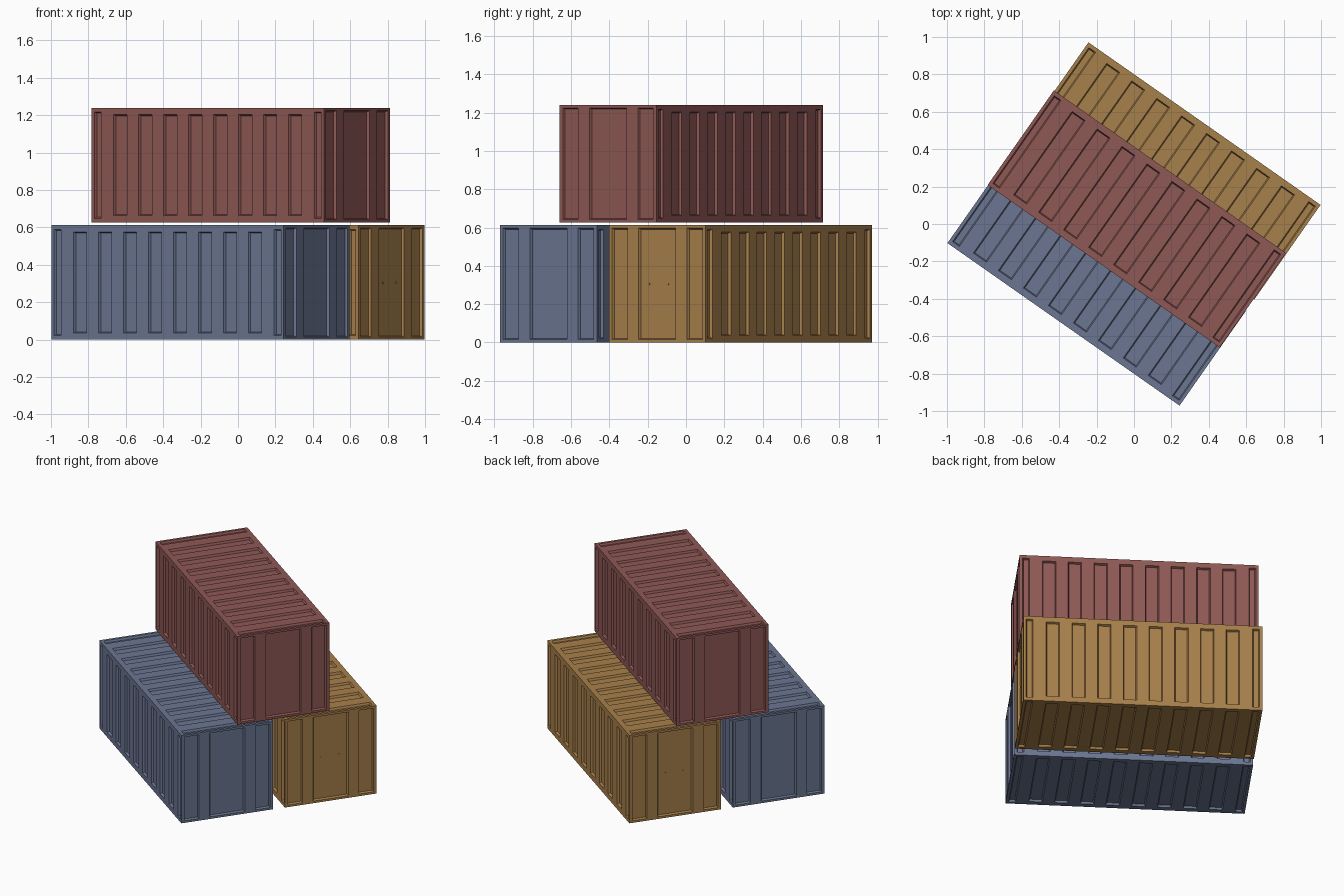
import bpy, bmesh, math
from mathutils import Vector, Matrix

cube = bpy.data.objects.get("Cube")
if cube:
    bpy.data.objects.remove(cube)

LENGTH, WIDTH, HEIGHT = 1.515, 0.617, 0.612
HALF = Vector((LENGTH, WIDTH, HEIGHT)) / 2
PITCH, RIB, DEPTH = 0.163, 0.086, 0.014
TURN = math.radians(-35)


def material(name, rgb):
    m = bpy.data.materials.new(name)
    m.use_nodes = True
    color = (*rgb, 1)
    m.diffuse_color = color
    m.node_tree.nodes["Principled BSDF"].inputs["Base Color"].default_value = color
    return m


# Sunken panels as (start, end, margin) along the long walls and across the ends
wall = [((i - 3.5) * PITCH - RIB / 2, (i - 3.5) * PITCH + RIB / 2, 0.036) for i in range(8)]
edge = HALF.x - 0.018
wall += [(-edge, -edge + 0.044, 0.022), (edge - 0.044, edge, 0.022)]
ends = [(-0.288, -0.19, 0.015), (-0.118, 0.118, 0.015), (0.19, 0.288, 0.015)]


def is_sunken(face):
    """True for a cell that belongs to one of the sunken panels."""
    n, c = face.normal, face.calc_center_median()
    if abs(n.x) > 0.5:
        along, across, limit, panels = c.y, c.z, HALF.z, ends
    elif abs(n.y) > 0.5:
        along, across, limit, panels = c.x, c.z, HALF.z, wall
    else:
        along, across, limit, panels = c.x, c.y, HALF.y, wall
    return any(a < along < b and abs(across) < limit - m for a, b, m in panels)


def container_mesh():
    bm = bmesh.new()
    bmesh.ops.create_cube(bm, size=1, matrix=Matrix.Diagonal((LENGTH, WIDTH, HEIGHT, 1)))
    margins = sorted({m for _, _, m in wall + ends})
    cuts = [
        [p for a, b, _ in wall for p in (a, b)],
        [p for a, b, _ in ends for p in (a, b)]
        + [s * (HALF.y - m) for m in margins[1:] for s in (-1, 1)],
        [s * (HALF.z - m) for m in margins for s in (-1, 1)],
    ]
    for axis, places in enumerate(cuts):
        normal = Vector((0, 0, 0))
        normal[axis] = 1
        for p in places:
            bmesh.ops.bisect_plane(bm, geom=bm.verts[:] + bm.edges[:] + bm.faces[:],
                                   plane_co=normal * p, plane_no=normal)
    bm.normal_update()
    # Press the panels in with sloped walls
    bmesh.ops.inset_region(bm, faces=[f for f in bm.faces if is_sunken(f)],
                           thickness=0.006, depth=-DEPTH, use_even_offset=True)
    mesh = bpy.data.meshes.new("container")
    bm.to_mesh(mesh)
    bm.free()
    return mesh


def add(name, mesh, mat, place):
    mesh.materials.append(mat)
    ob = bpy.data.objects.new(name, mesh)
    ob.matrix_world = place
    bpy.context.collection.objects.link(ob)
    return ob


def stud_mesh(places):
    """Small door studs lying along the container's length."""
    bm = bmesh.new()
    for p in places:
        spin = Matrix.Rotation(math.pi / 2, 4, "Y")
        bmesh.ops.create_cone(bm, cap_ends=True, segments=8, radius1=0.005, radius2=0.005,
                              depth=0.008, matrix=Matrix.Translation(p) @ spin)
    mesh = bpy.data.meshes.new("door_studs")
    bm.to_mesh(mesh)
    bm.free()
    return mesh


blue = material("slate_blue", (0.145, 0.18, 0.285))
red = material("brick_red", (0.27, 0.098, 0.09))
yellow = material("ochre_yellow", (0.39, 0.215, 0.07))

# Two containers side by side and one stacked across the gap
shell = container_mesh()
for name, mat, x, y, z in [
    ("blue_container", blue, -0.2, -0.284, 0),
    ("yellow_container", yellow, 0.2, 0.284, 0),
    ("red_container", red, 0.015, 0.027, 0.627),
]:
    place = Matrix.Translation((x, y, z + HALF.z)) @ Matrix.Rotation(TURN, 4, "Z")
    add(name, shell.copy(), mat, place)
    if mat is yellow:
        # Handle studs on both ends
        spots = [(sx * (HALF.x - DEPTH), sy * 0.06, 0) for sx in (-1, 1) for sy in (-1, 1)]
        add("door_studs", stud_mesh(spots), mat, place)
bpy.data.meshes.remove(shell)
